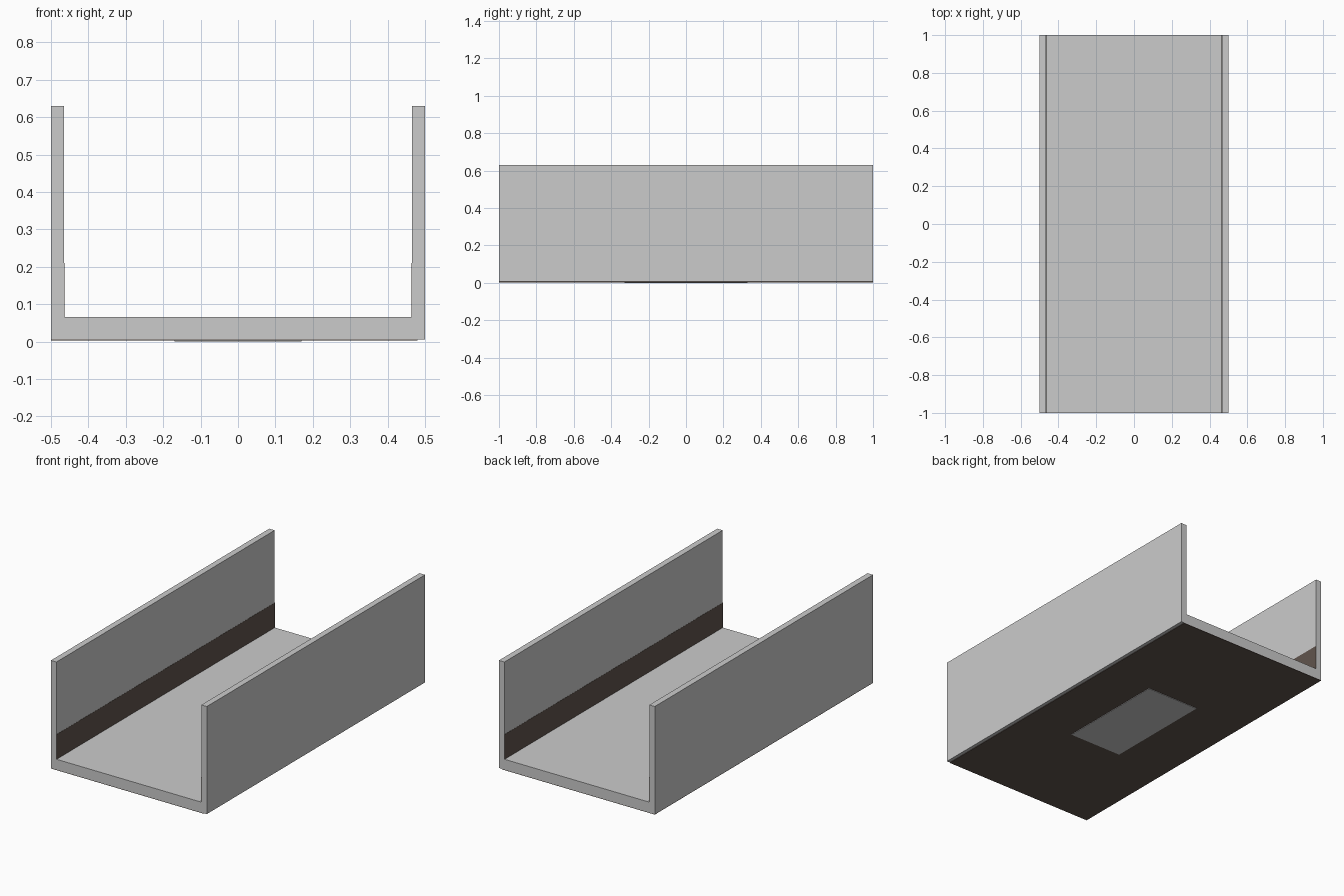
import bpy, bmesh

if "Cube" in bpy.data.objects:
    bpy.data.objects.remove(bpy.data.objects["Cube"])

W, T, L = 0.5, 0.035, 1.0           # half width, wall thickness, half length
Z0, ZF, Z1 = 0.006, 0.066, 0.63     # underside, floor top, wall top

brown = bpy.data.materials.new("dark_brown")
brown.diffuse_color = (0.12, 0.09, 0.075, 1)
brown.use_nodes = True
brown.node_tree.nodes["Principled BSDF"].inputs["Base Color"].default_value = brown.diffuse_color


def finish(name, bm, mat=None):
    bmesh.ops.recalc_face_normals(bm, faces=bm.faces)
    me = bpy.data.meshes.new(name)
    bm.to_mesh(me)
    bm.free()
    ob = bpy.data.objects.new(name, me)
    bpy.context.collection.objects.link(ob)
    if mat:
        me.materials.append(mat)
    return ob


def box(name, lo, hi, mat=None):
    bm = bmesh.new()
    bmesh.ops.create_cube(bm, size=1)
    for v in bm.verts:
        v.co = [lo[i] if v.co[i] < 0 else hi[i] for i in range(3)]
    return finish(name, bm, mat)


# U-shaped channel, extruded along y
profile = [(-W, Z0), (W, Z0), (W, Z1), (W - T, Z1),
           (W - T, ZF), (T - W, ZF), (T - W, Z1), (-W, Z1)]
bm = bmesh.new()
face = bm.faces.new([bm.verts.new((x, -L, z)) for x, z in profile])
ext = bmesh.ops.extrude_face_region(bm, geom=[face], use_keep_orig=True)
verts = [g for g in ext["geom"] if isinstance(g, bmesh.types.BMVert)]
bmesh.ops.translate(bm, verts=verts, vec=(0, 2 * L, 0))
finish("channel", bm)

# Dark skirting bands along the foot of both inner walls
for side, name in ((-1, "left_band"), (1, "right_band")):
    xs = sorted((side * (W - T), side * (W - T - 0.001)))
    box(name, (xs[0], -L, ZF), (xs[1], L, 0.21), brown)

# Dark underside sheet and the grey pad in its middle
box("underside_sheet", (-W, -L, 0.003), (W - 0.02, L, Z0), brown)
box("underside_pad", (-0.17, -0.33, 0), (0.17, 0.33, 0.003))
